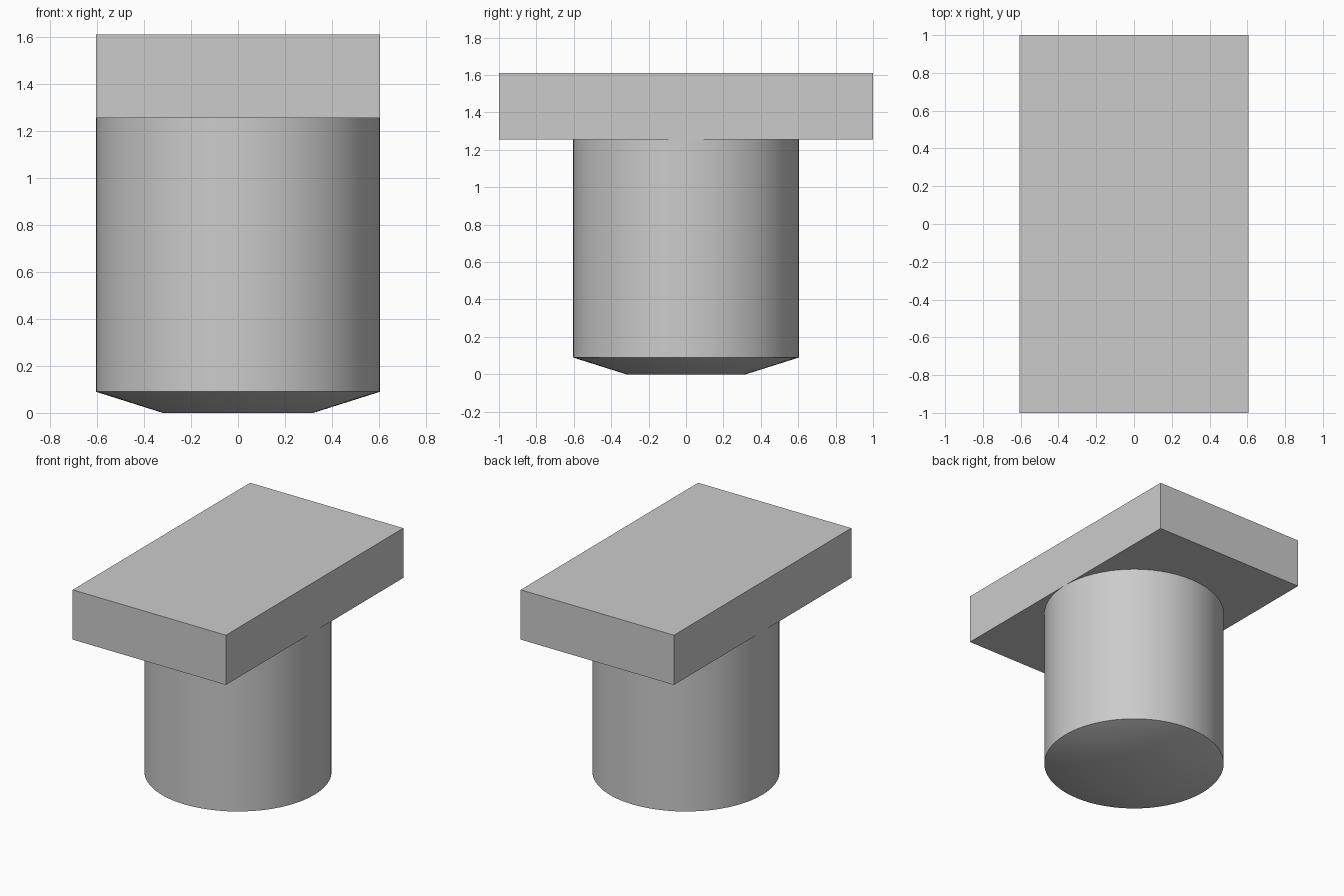
import bpy
import bmesh
import math
from mathutils import Matrix

cube = bpy.data.objects.get("Cube")
if cube:
    bpy.data.objects.remove(cube, do_unlink=True)

SEGMENTS = 64
RADIUS = 0.605
TIP_RADIUS = 0.32
CHAMFER_Z = 0.09
PLATE_Z = 1.255
TOP_Z = 1.61

# Single plain grey material
grey = bpy.data.materials.new("light grey")
grey.use_nodes = True
colour = (0.6, 0.6, 0.6, 1)
grey.diffuse_color = colour
grey.node_tree.nodes["Principled BSDF"].inputs["Base Color"].default_value = colour


def make_object(name, bm):
    bmesh.ops.recalc_face_normals(bm, faces=bm.faces)
    mesh = bpy.data.meshes.new(name)
    bm.to_mesh(mesh)
    bm.free()
    mesh.materials.append(grey)
    obj = bpy.data.objects.new(name, mesh)
    bpy.context.collection.objects.link(obj)
    return obj


# Round shank with a shallow tapered foot, revolved from a profile
bm = bmesh.new()
profile = [(TIP_RADIUS, 0), (RADIUS, CHAMFER_Z), (RADIUS, PLATE_Z)]
rings = []
for r, z in profile:
    angles = [2 * math.pi * i / SEGMENTS for i in range(SEGMENTS)]
    rings.append([bm.verts.new((r * math.cos(a), r * math.sin(a), z)) for a in angles])
for low, high in zip(rings, rings[1:]):
    for i in range(SEGMENTS):
        j = (i + 1) % SEGMENTS
        bm.faces.new((low[i], low[j], high[j], high[i]))
bm.faces.new(rings[0])
bm.faces.new(rings[-1])
shank = make_object("shank", bm)

# Rectangular head plate
bm = bmesh.new()
size = Matrix.Diagonal((2 * RADIUS, 2, TOP_Z - PLATE_Z, 1))
place = Matrix.Translation((0, 0, (TOP_Z + PLATE_Z) / 2))
bmesh.ops.create_cube(bm, size=1, matrix=place @ size)
make_object("head_plate", bm)

# Smooth the round sides, keep rims sharp
bpy.ops.object.select_all(action="DESELECT")
shank.select_set(True)
bpy.context.view_layer.objects.active = shank
bpy.ops.object.shade_smooth_by_angle(angle=math.radians(30))
